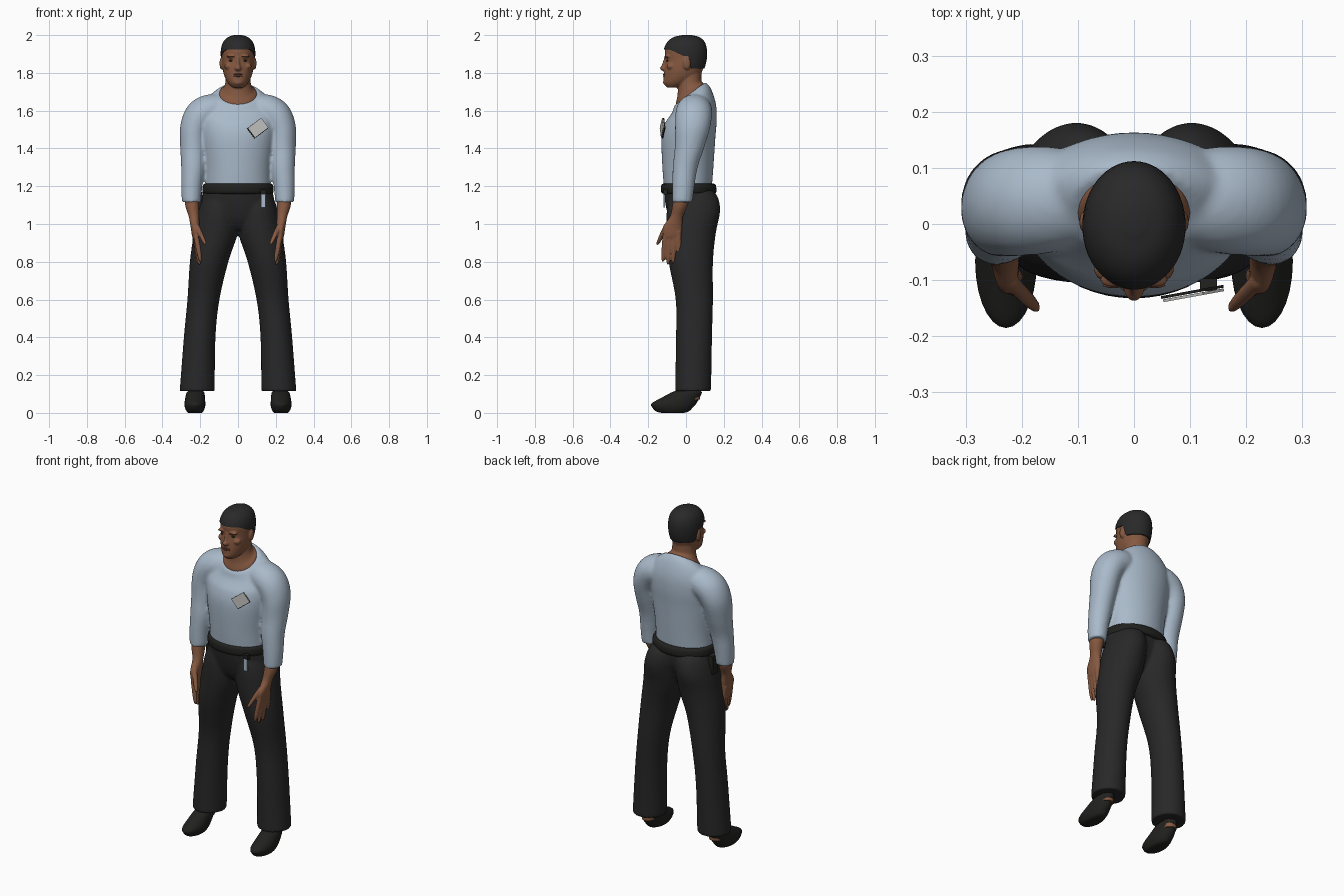
import bpy, bmesh, math
from mathutils import Matrix, Vector

cube = bpy.data.objects.get("Cube")
if cube:
    bpy.data.objects.remove(cube)


def material(name, rgb):
    m = bpy.data.materials.new(name)
    m.use_nodes = True
    m.diffuse_color = (*rgb, 1)
    bsdf = next(n for n in m.node_tree.nodes if n.type == 'BSDF_PRINCIPLED')
    bsdf.inputs["Base Color"].default_value = (*rgb, 1)
    bsdf.inputs["Roughness"].default_value = 0.8
    return m


SKIN = material("brown skin", (0.24, 0.10, 0.052))
LIPS = material("dark lips", (0.15, 0.058, 0.036))
HAIR = material("black hair", (0.022, 0.022, 0.022))
SHIRT = material("pale blue shirt", (0.40, 0.49, 0.59))
CLOTH = material("charcoal trousers", (0.021, 0.021, 0.021))
LEATHER = material("black leather", (0.015, 0.015, 0.014))
PAPER = material("light grey card", (0.56, 0.56, 0.55))


def spline(rings, steps=5):
    """Catmull-Rom refinement of ring rows (x, z, half_width, front, back, tilt, slope)."""
    rows = [tuple(r) + (0,) * (7 - len(r)) for r in rings]
    out = []
    for i in range(len(rows) - 1):
        p0, p1 = rows[max(i - 1, 0)], rows[i]
        p2, p3 = rows[i + 1], rows[min(i + 2, len(rows) - 1)]
        for k in range(steps):
            t = k / steps
            out.append([0.5 * (2 * b + (c - a) * t + (2 * a - 5 * b + 4 * c - d) * t * t
                        + (3 * b - a - 3 * c + d) * t ** 3)
                        for a, b, c, d in zip(p0, p1, p2, p3)])
    return out + [list(rows[-1])]


def skin_rows(bm, rows, caps=True):
    n = len(rows[0])
    for a, b in zip(rows, rows[1:]):
        for i in range(n):
            bm.faces.new((a[i], a[(i + 1) % n], b[(i + 1) % n], b[i]))
    if caps:
        bm.faces.new(rows[0])
    bm.faces.new(rows[-1])


def loft(bm, rings, side=1, n=28, steps=5):
    rows = []
    for x, z, rx, yf, yb, tilt, slope in spline(rings, steps):
        t, row = math.radians(tilt), []
        for i in range(n):
            a = math.tau * i / n
            lx, ly = rx * math.cos(a), (yb - yf) / 2 * math.sin(a)
            row.append(bm.verts.new((side * (x + lx * math.cos(t)), (yf + yb) / 2 + ly,
                                     z + lx * math.sin(t) + ly * slope)))
        rows.append(row)
    skin_rows(bm, rows)


def ball(bm, centre, size):
    bmesh.ops.create_uvsphere(bm, u_segments=16, v_segments=10, radius=1,
                              matrix=Matrix.Translation(centre) @ Matrix.Diagonal((*size, 1)))


def finish(bm, name, mat, voxel=0, smooth=4, angle=50):
    bmesh.ops.recalc_face_normals(bm, faces=bm.faces)
    me = bpy.data.meshes.new(name)
    bm.to_mesh(me)
    bm.free()
    me.materials.append(mat)
    ob = bpy.data.objects.new(name, me)
    bpy.context.collection.objects.link(ob)
    if voxel:
        rm = ob.modifiers.new("fuse", 'REMESH')
        rm.mode, rm.voxel_size, rm.use_smooth_shade = 'VOXEL', voxel, True
        sm = ob.modifiers.new("soften", 'SMOOTH')
        sm.factor, sm.iterations = 0.5, smooth
    else:
        bpy.ops.object.select_all(action='DESELECT')
        ob.select_set(True)
        bpy.context.view_layer.objects.active = ob
        bpy.ops.object.shade_smooth_by_angle(angle=math.radians(angle))
    return ob


def box(name, mat, centre, size, rot=Matrix()):
    bm = bmesh.new()
    bmesh.ops.create_cube(bm, size=1, matrix=Matrix.Translation(centre) @ rot
                          @ Matrix.Diagonal((*size, 1)))
    return finish(bm, name, mat, angle=30)


# Shirt: torso and both sleeves fused
bm = bmesh.new()
loft(bm, [(0, 1.17, .172, -.115, .135), (0, 1.3, .175, -.125, .145), (0, 1.45, .195, -.13, .155),
          (0, 1.54, .205, -.115, .163, 0, .1), (0, 1.6, .2, -.092, .158, 0, .3),
          (0, 1.655, .165, -.072, .132, 0, .6), (0, 1.69, .113, -.062, .104, 0, .75)], n=48)
for s in (-1, 1):
    loft(bm, [(.06, 1.62, .07, -.03, .12, 75), (.14, 1.605, .085, -.05, .137, 65),
              (.20, 1.57, .086, -.057, .137, 45), (.232, 1.5, .077, -.058, .125, 18),
              (.236, 1.4, .07, -.06, .095, 3), (.237, 1.3, .064, -.07, .062),
              (.245, 1.2, .056, -.073, .045), (.247, 1.115, .05, -.073, .034)], s)
finish(bm, "shirt", SHIRT, .009, 5)

# Trousers: pelvis and two flared legs fused
bm = bmesh.new()
loft(bm, [(0, .97, .13, -.05, .08), (0, 1.02, .18, -.085, .11), (0, 1.1, .195, -.108, .14),
          (0, 1.2, .178, -.12, .14)], n=40)
for s in (-1, 1):
    loft(bm, [(.216, .115, .093, -.058, .133), (.203, .4, .084, -.053, .138),
              (.183, .6, .085, -.055, .143), (.153, .8, .102, -.092, .143),
              (.118, .95, .116, -.103, .158), (.104, 1.07, .107, -.102, .181),
              (.09, 1.15, .092, -.08, .165), (.08, 1.19, .07, -.05, .12)], s)
finish(bm, "trousers", CLOTH, .009, 4)

# Belt with a rounded edge
bm = bmesh.new()
loft(bm, [(0, 1.16, .175, -.118, .145), (0, 1.168, .187, -.131, .16),
          (0, 1.205, .186, -.131, .158), (0, 1.215, .172, -.118, .142)], n=48, steps=3)
finish(bm, "belt", LEATHER)

# Forearms with hands, ankles and shoes
FINGERS = [((.226, -.108, .96), (.198, -.122, .80)), ((.228, -.085, .96), (.204, -.095, .785)),
           ((.23, -.062, .96), (.21, -.067, .79)), ((.232, -.04, .96), (.216, -.036, .825)),
           ((.222, -.10, 1.0), (.172, -.152, .89))]
for s, side in ((1, "left"), (-1, "right")):
    bm = bmesh.new()
    loft(bm, [(.245, 1.18, .04, -.06, .03), (.243, 1.1, .037, -.072, .01),
              (.233, 1.04, .028, -.085, -.015), (.228, .985, .023, -.122, -.02),
              (.226, .94, .018, -.122, -.024), (.224, .915, .01, -.11, -.035)], s, 20)
    for base, tip in FINGERS:
        a, b = Vector(base), Vector(tip)
        rows = []
        for t, r in ((0, .014), (.4, .0145), (.75, .0125), (.94, .009), (1, .004)):
            p = a.lerp(b, t)
            rows.append((p.x, p.z, r, p.y - r, p.y + r))
        loft(bm, rows, s, 10, 3)
    finish(bm, side + "_hand", SKIN, .005, 2)

    bm = bmesh.new()
    loft(bm, [(.225, .07, .036, -.005, .075), (.22, .25, .04, .0, .08)], s, 16, 2)
    finish(bm, side + "_ankle", SKIN)

    bm = bmesh.new()
    loft(bm, [(.228, 0, .036, -.13, -.01), (.228, .008, .044, -.158, .015),
              (.228, .028, .053, -.178, .036), (.228, .05, .055, -.182, .055),
              (.227, .08, .052, -.13, .072), (.225, .107, .047, -.08, .084),
              (.225, .118, .036, -.05, .076)], s, 28, 4)
    finish(bm, side + "_shoe", LEATHER)

# Head: skull, neck, brow, nose, cheeks and ears fused
HEAD = [(0, 1.722, .028, -.1, -.04), (0, 1.745, .052, -.118, .02), (0, 1.78, .071, -.119, .07),
        (0, 1.82, .081, -.115, .09), (0, 1.87, .085, -.109, .104), (0, 1.92, .085, -.112, .105),
        (0, 1.96, .073, -.094, .093), (0, 1.985, .047, -.06, .064), (0, 1.994, .015, -.015, .025)]
bm = bmesh.new()
loft(bm, HEAD, n=36)
loft(bm, [(0, 1.64, .102, -.05, .088, 0, .75), (0, 1.69, .1, -.054, .093, 0, .75),
          (0, 1.715, .08, -.045, .09, 0, .5), (0, 1.75, .067, -.043, .082, 0, .15),
          (0, 1.83, .064, -.045, .082)], n=36)
loft(bm, [(0, 1.885, .008, -.116, -.08), (0, 1.845, .012, -.127, -.08),
          (0, 1.824, .02, -.139, -.08), (0, 1.811, .014, -.126, -.08)], n=16)
for s in (-1, 1):
    ball(bm, (s * .034, -.099, 1.887), (.028, .015, .009))
    ball(bm, (s * .05, -.08, 1.835), (.022, .022, .018))
    ball(bm, (s * .087, .004, 1.85), (.011, .02, .033))
ball(bm, (0, -.106, 1.75), (.026, .016, .016))
finish(bm, "head", SKIN, .005, 3)

# Hair: shell over the skull that ends at a shaped hairline
PROFILE = spline(HEAD)


def skull(z):
    for a, b in zip(PROFILE, PROFILE[1:]):
        if a[1] <= z <= b[1]:
            t = (z - a[1]) / (b[1] - a[1])
            return [p + (q - p) * t for p, q in zip(a, b)]
    return PROFILE[-1]


def hairline(f):
    ease = lambda lo, hi: max(0, min(1, (f - lo) / (hi - lo)))
    return 1.925 - .035 * ease(-.75, -.1) - .068 * ease(.15, .35)


bm = bmesh.new()
rows, N = [], 56
for j in range(-1, 15):
    grow = -.012 if j < 0 else .006
    row = []
    for i in range(N):
        a = math.tau * i / N
        low = hairline(math.sin(a))
        z = low + (1.994 - low) * math.sin(max(j, 0) / 14 * math.pi / 2)
        _, _, rx, yf, yb, _, _ = skull(z)
        row.append(bm.verts.new(((rx + grow) * math.cos(a),
                                 (yf + yb) / 2 + ((yb - yf) / 2 + grow) * math.sin(a),
                                 z + .006 * max(j, 0) / 14)))
    rows.append(row)
skin_rows(bm, rows, caps=False)
finish(bm, "hair", HAIR)

# Eyes, eyebrows and lips
for s, side in ((1, "left"), (-1, "right")):
    bm = bmesh.new()
    ball(bm, (s * .035, -.098, 1.865), (.014, .006, .005))
    finish(bm, side + "_eye", HAIR)
    bm = bmesh.new()
    ball(bm, (s * .036, -.109, 1.887), (.02, .005, .003))
    finish(bm, side + "_eyebrow", LIPS)
bm = bmesh.new()
for z in (1.783, 1.792):
    ball(bm, (0, -.112, z), (.025, .01, .005))
finish(bm, "lips", LIPS)

# Chest card with dark backing, belt tag and belt pouch
turn = Matrix.Rotation(.18, 4, 'Z') @ Matrix.Rotation(math.radians(-37), 4, 'Y')
box("chest_card", PAPER, (.106, -.127, 1.51), (.09, .005, .063), turn)
box("card_backing", LEATHER, (.104, -.121, 1.506), (.092, .005, .066), turn)
box("belt_tag", SHIRT, (.133, -.115, 1.122), (.024, .008, .07))
box("tag_clip", LEATHER, (.133, -.108, 1.168), (.03, .022, .03))
box("belt_pouch", LEATHER, (-.203, .03, 1.115), (.032, .05, .11))
